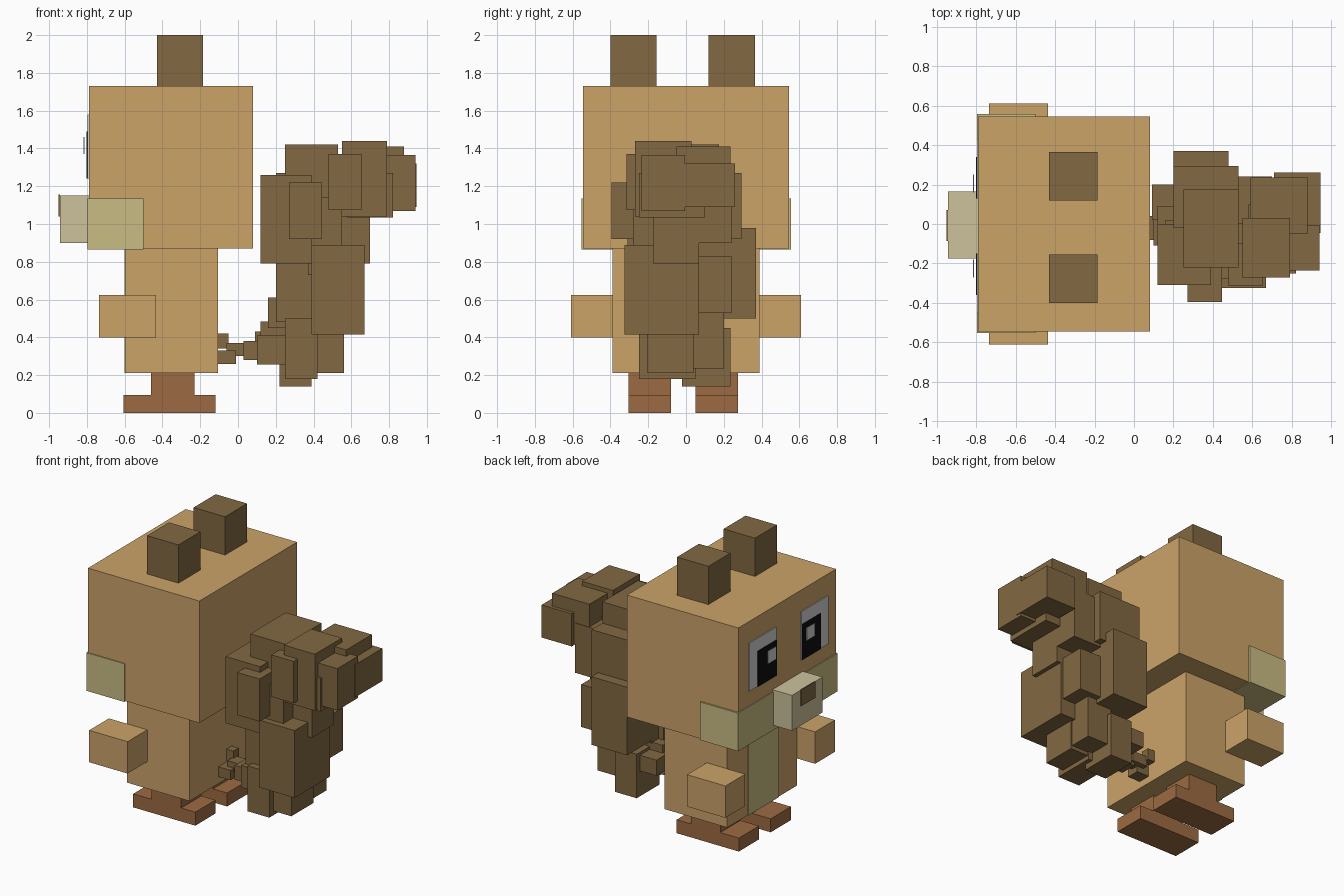
import bpy
import bmesh


def srgb(r, g, b):
    def lin(c):
        c /= 255
        return c / 12.92 if c <= 0.04045 else ((c + 0.055) / 1.055) ** 2.4
    return (lin(r), lin(g), lin(b), 1)


def material(name, *rgb):
    m = bpy.data.materials.new(name)
    m.diffuse_color = srgb(*rgb)
    return m


TAN = material("tan fur", 204, 163, 105)
BROWN = material("brown fur", 130, 104, 66)
RUST = material("rust feet", 156, 107, 66)
CREAM = material("olive cream", 202, 188, 132)
MUZZLE = material("pale muzzle", 205, 194, 156)
BLACK = material("black", 14, 14, 14)
GREY = material("eye grey", 210, 210, 212)


def boxes(name, mat, *specs):
    """One object made of boxes, each (x0, x1, y0, y1, z0, z1)."""
    bm = bmesh.new()
    for x0, x1, y0, y1, z0, z1 in specs:
        for v in bmesh.ops.create_cube(bm, size=1)["verts"]:
            v.co.x = x0 if v.co.x < 0 else x1
            v.co.y = y0 if v.co.y < 0 else y1
            v.co.z = z0 if v.co.z < 0 else z1
    mesh = bpy.data.meshes.new(name)
    bm.to_mesh(mesh)
    bm.free()
    mesh.materials.append(mat)
    ob = bpy.data.objects.new(name, mesh)
    bpy.context.collection.objects.link(ob)
    return ob


# Head, jaw band and muzzle (the animal faces -x)
boxes("head", TAN, (-0.79, 0.08, -0.545, 0.545, 0.87, 1.73))
boxes("jaw_band", CREAM, (-0.797, -0.50, -0.553, 0.557, 0.866, 1.135))
boxes("muzzle", MUZZLE, (-0.943, -0.79, -0.175, 0.165, 0.90, 1.15))
boxes("nose", BROWN, (-0.95, -0.942, -0.085, 0.07, 1.04, 1.155))

# Body with belly stripe
boxes("body", TAN, (-0.595, -0.105, -0.39, 0.39, 0.21, 0.87))
boxes("belly_stripe", CREAM, (-0.601, -0.594, -0.18, 0.16, 0.21, 0.867))

# Paired parts: ears, arms, legs, feet, eyes
for side, ear, foot, eye, pupil, glint in (
        ("right", (-0.40, -0.155), (-0.305, -0.08), (-0.45, -0.15),
         (-0.36, -0.15), (-0.27, -0.18)),
        ("left", (0.12, 0.365), (0.05, 0.275), (0.13, 0.43),
         (0.13, 0.34), (0.16, 0.25))):
    boxes(side + "_ear", BROWN, (-0.43, -0.185, *ear, 1.73, 2.0))
    arm = (-0.61, -0.39) if side == "right" else (0.39, 0.61)
    boxes(side + "_arm", TAN, (-0.735, -0.435, *arm, 0.40, 0.625))
    boxes(side + "_leg", RUST, (-0.46, -0.23, *foot, 0.095, 0.21))
    boxes(side + "_foot", RUST, (-0.605, -0.12, *foot, 0.0, 0.095))
    boxes(side + "_eye", GREY, (-0.796, -0.789, *eye, 1.24, 1.58))
    boxes(side + "_pupil", BLACK, (-0.802, -0.795, *pupil, 1.24, 1.49))
    boxes(side + "_glint", GREY, (-0.817, -0.812, *glint, 1.37, 1.46))

# Tail: thin root of small tufts
boxes("tail_root", BROWN,
      (-0.11, -0.05, 0.02, 0.08, 0.34, 0.42),
      (-0.11, -0.01, -0.07, 0.02, 0.26, 0.33),
      (-0.06, 0.06, -0.03, 0.06, 0.30, 0.37),
      (0.03, 0.12, -0.08, 0.04, 0.28, 0.38),
      (0.10, 0.26, -0.11, 0.05, 0.255, 0.41),
      (0.09, 0.25, 0.02, 0.20, 0.32, 0.43),
      (0.12, 0.25, -0.05, 0.09, 0.38, 0.485),
      (0.16, 0.25, -0.10, 0.02, 0.45, 0.61))

# Tail: lower bend
boxes("tail_bend", BROWN,
      (0.25, 0.42, -0.25, 0.05, 0.18, 0.50),
      (0.22, 0.39, -0.02, 0.235, 0.14, 0.45),
      (0.38, 0.56, -0.205, 0.04, 0.21, 0.45),
      (0.36, 0.55, 0.0, 0.20, 0.235, 0.56))

# Tail: bushy middle
boxes("tail_middle", BROWN,
      (0.39, 0.67, -0.325, 0.07, 0.415, 0.89),
      (0.20, 0.48, 0.07, 0.37, 0.50, 0.98),
      (0.40, 0.65, 0.05, 0.24, 0.53, 0.83),
      (0.20, 0.40, -0.20, 0.10, 0.48, 0.82),
      (0.50, 0.70, -0.175, 0.07, 0.79, 1.04),
      (0.37, 0.55, -0.28, 0.02, 0.73, 1.14))

# Tail: curled top and tip
boxes("tail_top", BROWN,
      (0.12, 0.39, -0.31, 0.0, 0.79, 1.26),
      (0.20, 0.53, -0.02, 0.295, 0.92, 1.27),
      (0.27, 0.445, -0.395, -0.20, 0.92, 1.22),
      (0.25, 0.53, -0.22, 0.175, 1.0, 1.42),
      (0.48, 0.655, -0.315, -0.10, 1.075, 1.37),
      (0.45, 0.70, 0.0, 0.24, 0.90, 1.25))
boxes("tail_tip", BROWN,
      (0.55, 0.79, -0.27, 0.03, 1.04, 1.44),
      (0.59, 0.88, -0.05, 0.235, 1.10, 1.41),
      (0.58, 0.82, -0.25, 0.10, 1.035, 1.27),
      (0.79, 0.94, -0.235, -0.005, 1.07, 1.365),
      (0.71, 0.945, -0.045, 0.26, 1.09, 1.32))
